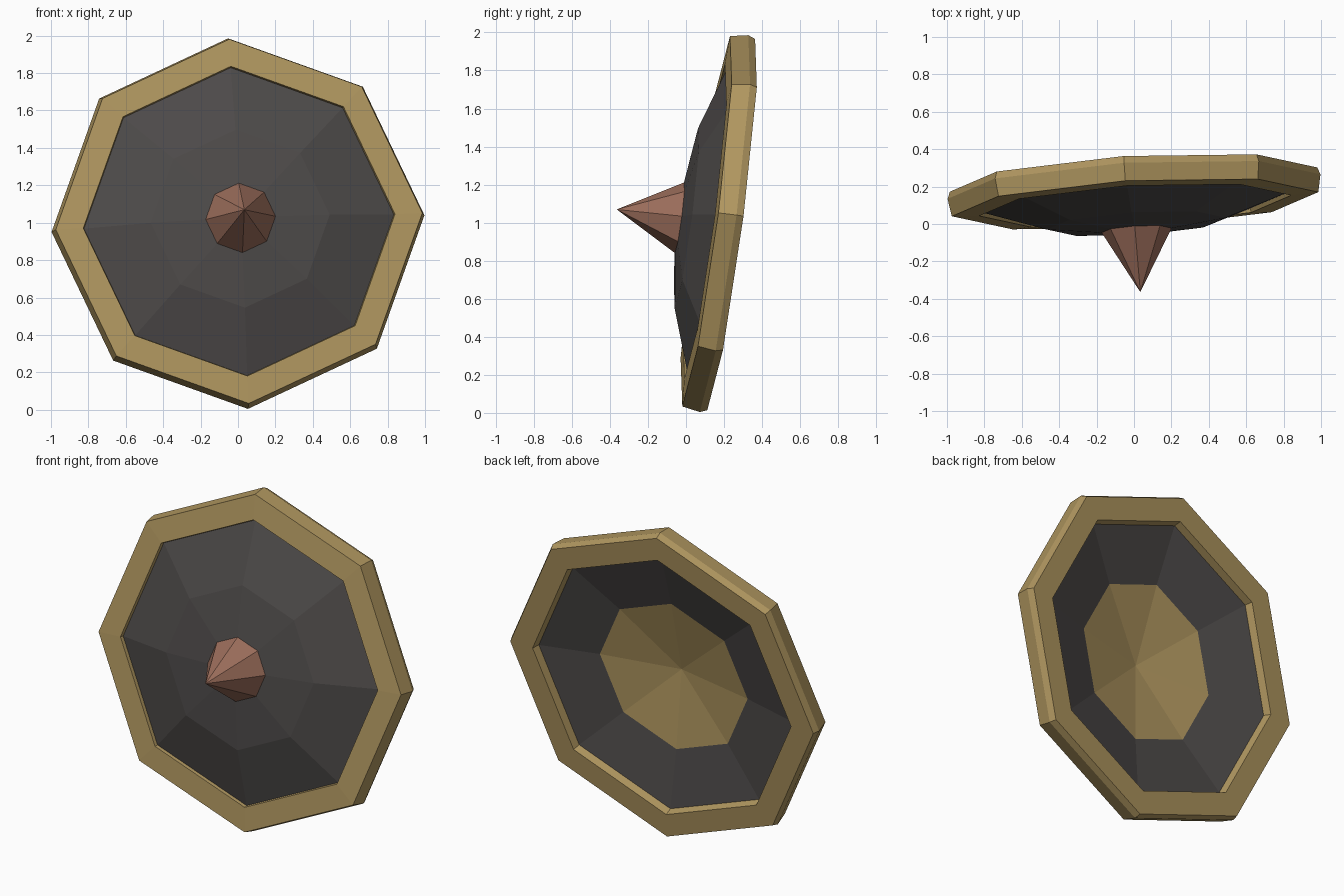
import bpy, bmesh, math
from mathutils import Vector

if "Cube" in bpy.data.objects:
    bpy.data.objects.remove(bpy.data.objects["Cube"])

# Tilted frame of the shield: n points out of the front face
n = Vector((0.06, -1.0, 0.132)).normalized()
right = Vector((0, 0, 1)).cross(n).normalized()
up = n.cross(right)
CENTRE = Vector((0, 0.2, 0.995))
ROLL = math.radians(2.6)
SIDES = 8


def material(name, rgb):
    m = bpy.data.materials.new(name)
    m.diffuse_color = (*rgb, 1)
    m.use_nodes = True
    m.node_tree.nodes["Principled BSDF"].inputs["Base Color"].default_value = m.diffuse_color
    return m


gold = material("dull gold", (0.43, 0.305, 0.115))
dark = material("dark grey", (0.074, 0.068, 0.066))
copper = material("copper brown", (0.33, 0.155, 0.105))


def place(r, y, i):
    """Point at radius r on corner i; y is the depth on the shield axis."""
    a = ROLL + i * 2 * math.pi / SIDES
    return CENTRE + n * (0.2 - y) + (right * math.cos(a) + up * math.sin(a)) * r


def lathe(name, profile, mats, closed=False, band_mats=None):
    """Turn a (radius, depth) profile into an eight-sided solid."""
    bm = bmesh.new()
    rings = []
    for r, y in profile:
        if r == 0:
            rings.append([bm.verts.new(place(0, y, 0))] * SIDES)
        else:
            rings.append([bm.verts.new(place(r, y, i)) for i in range(SIDES)])
    count = len(rings)
    for k in range(count if closed else count - 1):
        a, b = rings[k], rings[(k + 1) % count]
        for i in range(SIDES):
            j = (i + 1) % SIDES
            corners = list(dict.fromkeys((a[i], a[j], b[j], b[i])))
            f = bm.faces.new(corners)
            f.material_index = band_mats[k] if band_mats else 0
    bmesh.ops.recalc_face_normals(bm, faces=bm.faces)
    me = bpy.data.meshes.new(name)
    bm.to_mesh(me)
    bm.free()
    for m in mats:
        me.materials.append(m)
    ob = bpy.data.objects.new(name, me)
    bpy.context.collection.objects.link(ob)
    return ob


# Chunky outer rim with bevelled edges
lathe("rim", [(0.983, 0.105), (1.0, 0.2), (0.985, 0.238), (0.84, 0.238),
              (0.82, 0.17), (0.836, 0.097)], [gold], closed=True)

# Domed plate, with the middle of its back coloured gold
lathe("dome_plate", [(0, -0.06), (0.48, 0.0), (0.835, 0.12), (0.835, 0.195),
                     (0.48, 0.11), (0, 0.025)], [dark, gold],
      band_mats=[0, 0, 0, 0, 1])

# Central spike
lathe("spike", [(0, -0.37), (0.208, 0.0), (0, 0.0)], [copper])
